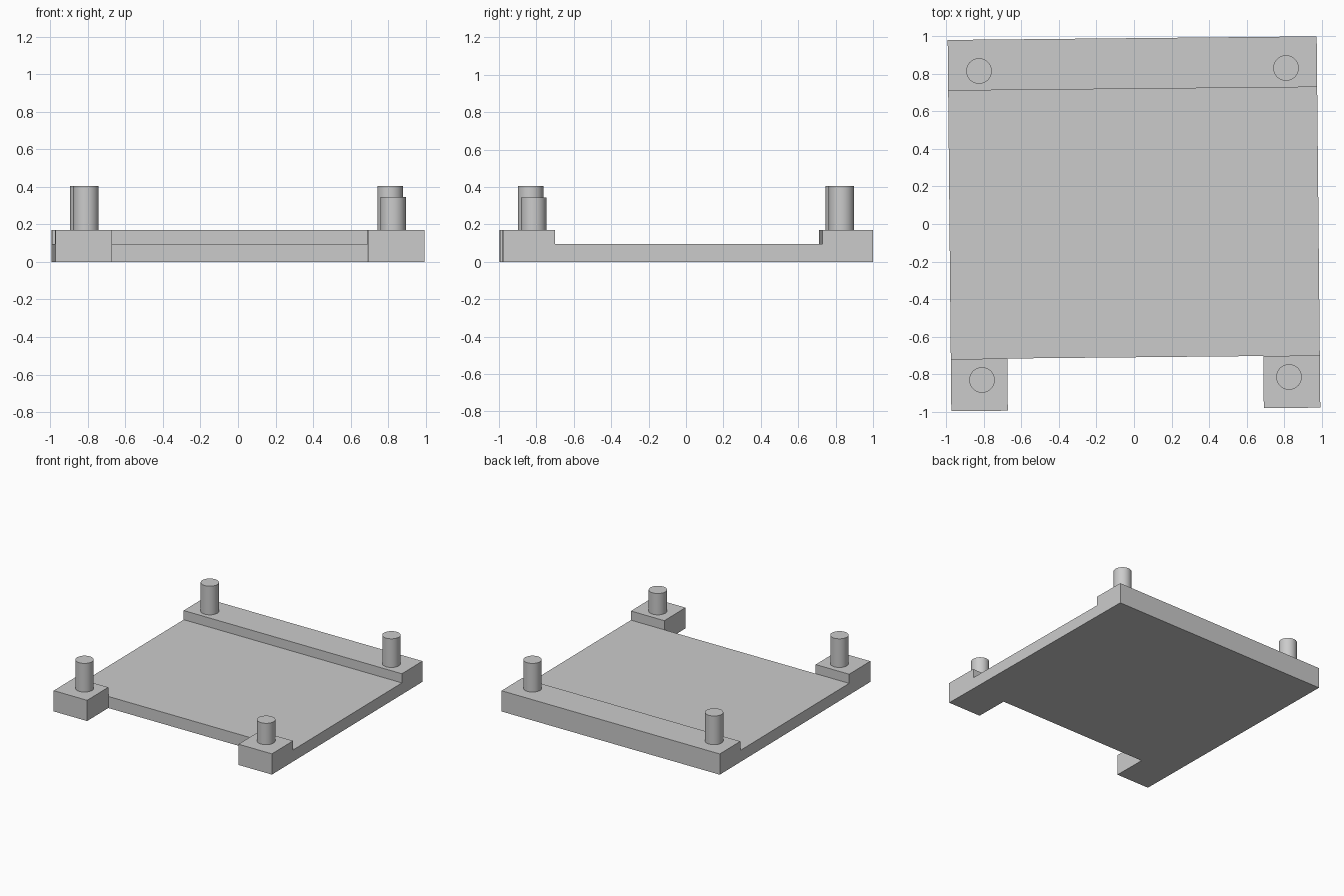
import bpy, bmesh, math
from mathutils import Matrix

cube = bpy.data.objects.get("Cube")
if cube:
    bpy.data.objects.remove(cube, do_unlink=True)

grey = bpy.data.materials.new("plain grey")
COLOUR = (0.6, 0.6, 0.6, 1)
grey.diffuse_color = COLOUR
grey.use_nodes = True
grey.node_tree.nodes["Principled BSDF"].inputs["Base Color"].default_value = COLOUR

TURN = Matrix.Rotation(math.radians(0.56), 4, 'Z')  # whole part sits slightly turned
SLAB, LEDGE = 0.095, 0.17


def finish(bm, name):
    bmesh.ops.recalc_face_normals(bm, faces=bm.faces[:])
    bm.transform(TURN)
    mesh = bpy.data.meshes.new(name)
    bm.to_mesh(mesh)
    bm.free()
    mesh.materials.append(grey)
    obj = bpy.data.objects.new(name, mesh)
    bpy.context.collection.objects.link(obj)
    return obj


def raise_faces(bm, faces, height):
    out = bmesh.ops.extrude_face_region(bm, geom=faces)["geom"]
    verts = [g for g in out if isinstance(g, bmesh.types.BMVert)]
    bmesh.ops.translate(bm, verts=verts, vec=(0, 0, height))
    return [g for g in out if isinstance(g, bmesh.types.BMFace)]


# Base plate: plan cells without the front notch, raised in two steps
xs = [-0.983, -0.682, 0.682, 0.983]
ys = [-0.988, -0.71, 0.72, 0.99]
bm = bmesh.new()
grid = [[bm.verts.new((x, y, 0)) for x in xs] for y in ys]
for j in range(3):
    for i in range(3):
        if (i, j) != (1, 0):
            bm.faces.new((grid[j][i], grid[j][i + 1], grid[j + 1][i + 1], grid[j + 1][i]))
floor = bm.faces[:]
copies = bmesh.ops.duplicate(bm, geom=floor)["geom"]
bottom = [g for g in copies if isinstance(g, bmesh.types.BMFace)]
tops = raise_faces(bm, floor, SLAB)
bmesh.ops.delete(bm, geom=[f for f in floor if f.is_valid], context='FACES_ONLY')
# Back ledge and the two front feet
high = [f for f in tops if not ys[1] < f.calc_center_median().y < ys[2]]
raise_faces(bm, high, LEDGE - SLAB)
bmesh.ops.delete(bm, geom=[f for f in high if f.is_valid], context='FACES_ONLY')
bmesh.ops.remove_doubles(bm, verts=bm.verts[:], dist=0.0001)
bmesh.ops.dissolve_limit(bm, angle_limit=0.01, verts=bm.verts[:], edges=bm.edges[:])
finish(bm, "base_plate")

# Corner posts, the front left one shorter
for name, sx, sy, top in (("back_right_post", -1, 1, 0.405), ("back_left_post", 1, 1, 0.405),
                          ("front_right_post", -1, -1, 0.405), ("front_left_post", 1, -1, 0.345)):
    bm = bmesh.new()
    bmesh.ops.create_cone(bm, cap_ends=True, segments=40, radius1=0.068, radius2=0.068,
                          depth=top - LEDGE,
                          matrix=Matrix.Translation((sx * 0.818, sy * 0.823, (top + LEDGE) / 2)))
    post = finish(bm, name)
    bpy.ops.object.select_all(action='DESELECT')
    post.select_set(True)
    bpy.context.view_layer.objects.active = post
    bpy.ops.object.shade_smooth_by_angle(angle=math.radians(30))
